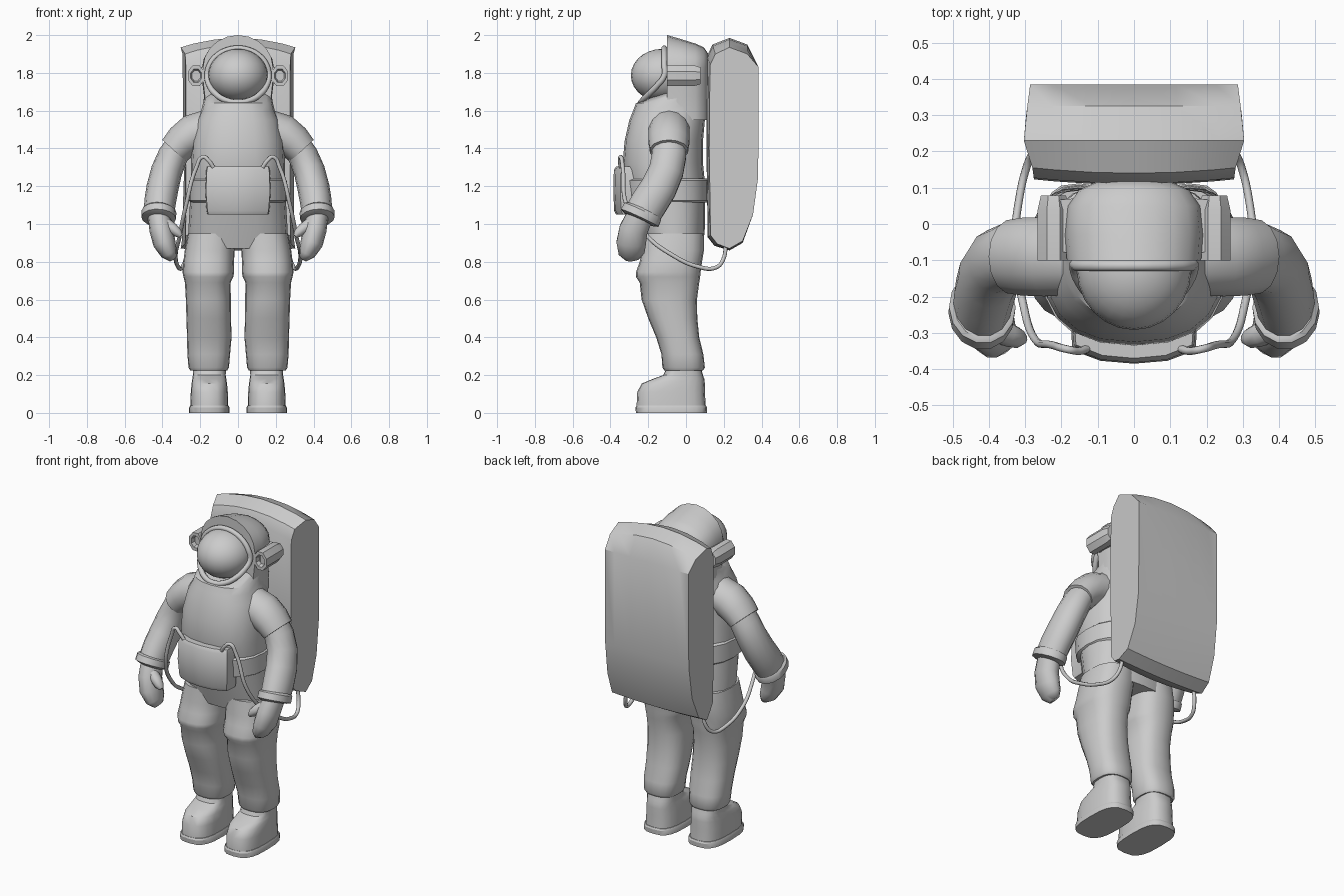
import bpy, bmesh, math
from mathutils import Vector


def finish(name, bm, mirror=False, angle=40):
    bmesh.ops.recalc_face_normals(bm, faces=bm.faces)
    me = bpy.data.meshes.new(name)
    bm.to_mesh(me)
    bm.free()
    ob = bpy.data.objects.new(name, me)
    bpy.context.collection.objects.link(ob)
    if mirror:
        m = ob.modifiers.new("Mirror", 'MIRROR')
        m.use_mirror_merge = False
    bpy.ops.object.select_all(action='DESELECT')
    ob.select_set(True)
    bpy.context.view_layer.objects.active = ob
    bpy.ops.object.shade_smooth_by_angle(angle=math.radians(angle))
    return ob


def skin(name, rings, mirror=False, angle=40):
    """Bridge closed rings of equal point count and cap both ends."""
    bm = bmesh.new()
    vs = [[bm.verts.new(p) for p in r] for r in rings]
    n = len(rings[0])
    for a, b in zip(vs, vs[1:]):
        for i in range(n):
            j = (i + 1) % n
            bm.faces.new((a[i], a[j], b[j], b[i]))
    bm.faces.new(vs[0])
    bm.faces.new(vs[-1])
    return finish(name, bm, mirror, angle)


def sgn_pow(v, e):
    return math.copysign(abs(v) ** (2 / e), v)


def loft(name, rows, e=2.5, n=20, mirror=False, angle=40):
    """Stack of rounded sections: (z, x centre, x radius, y front, y back)."""
    rings = []
    for z, xc, rx, yf, yb in rows:
        ring = []
        for i in range(n):
            a = 2 * math.pi * i / n
            ring.append((xc + rx * sgn_pow(math.cos(a), e),
                         (yf + yb) / 2 + (yb - yf) / 2 * sgn_pow(math.sin(a), e), z))
        rings.append(ring)
    return skin(name, rings, mirror, angle)


def limb(name, rows, n=14, angle=40):
    """Sweep along a path: (x, y, z, side radius, depth radius), mirrored."""
    pts = [Vector(r[:3]) for r in rows]
    rings = []
    for i, r in enumerate(rows):
        t = (pts[min(i + 1, len(pts) - 1)] - pts[max(i - 1, 0)]).normalized()
        d = Vector((0, 1, 0))
        d = (d - t * d.dot(t)).normalized()
        s = t.cross(d)
        rings.append([pts[i] + s * r[3] * math.cos(2 * math.pi * k / n)
                      + d * r[4] * math.sin(2 * math.pi * k / n) for k in range(n)])
    return skin(name, rings, True, angle)


def tube(name, pts, r, cyclic=False):
    cu = bpy.data.curves.new(name, 'CURVE')
    cu.dimensions = '3D'
    cu.bevel_depth = r
    cu.bevel_resolution = 2
    cu.resolution_u = 6
    cu.use_fill_caps = True
    sp = cu.splines.new('BEZIER')
    sp.bezier_points.add(len(pts) - 1)
    for b, p in zip(sp.bezier_points, pts):
        b.co = p
        b.handle_left_type = b.handle_right_type = 'AUTO'
    sp.use_cyclic_u = cyclic
    ob = bpy.data.objects.new(name, cu)
    bpy.context.collection.objects.link(ob)
    return ob


# suit torso, from hips to chin collar
loft("torso", [(.87, 0, .26, -.21, .09), (.98, 0, .262, -.245, .10), (1.10, 0, .255, -.28, .10),
               (1.22, 0, .25, -.315, .10), (1.32, 0, .25, -.335, .09), (1.44, 0, .243, -.325, .09),
               (1.55, 0, .22, -.30, .10), (1.60, 0, .195, -.28, .10), (1.64, 0, .185, -.265, .10),
               (1.69, 0, .175, -.13, .10)], e=2.4)
# waist belt
loft("waist_belt", [(1.115, 0, .25, -.30, .11), (1.125, 0, .262, -.325, .12),
                    (1.23, 0, .258, -.34, .12), (1.24, 0, .245, -.32, .11)], e=2.4)

# chest control box with bowed front
plan = [(-.17, -.26), (-.165, -.345), (-.09, -.374), (0, -.382), (.09, -.374), (.165, -.345), (.17, -.26)]
skin("control_box", [[(x * s, y + d * (y < -.3), z) for x, y in plan] for z, s, d in
                     ((1.05, .95, .012), (1.07, .98, .002), (1.17, 1.03, -.003), (1.285, 1, .0), (1.305, .97, .012))])

# helmet hood, sloping down to the back
half = [(.98, 1.55), (.95, 1.68), (1, 1.76), (1, 1.83)]
rings = []
for y, w, top in ((-.10, .185, 2.0), (-.03, .19, 1.98), (.05, .182, 1.955), (.095, .15, 1.935), (.118, .10, 1.90)):
    arc = [(math.cos(a), 1.83 + (top - 1.83) * math.sin(a)) for a in (math.radians(d) for d in (18, 36, 54, 72))]
    side = half + arc
    rings.append([(w * x, y, z) for x, z in side] + [(0, y, top)] + [(-w * x, y, z) for x, z in reversed(side)])
skin("helmet_hood", rings)

# visor bubble and its rim
bm = bmesh.new()
bmesh.ops.create_uvsphere(bm, u_segments=24, v_segments=14, radius=1)
for v in bm.verts:
    v.co = (v.co.x * .158, -.125 + v.co.y * .167, 1.787 + v.co.z * .14)
finish("visor", bm)
rim = []
for i in range(16):
    a = 2 * math.pi * i / 16
    s = math.sin(a)
    rim.append((.163 * math.cos(a), -.115 - .125 * max(0, -s - .1) / .9, 1.787 + .143 * s))
tube("visor_rim", rim, .016, True)

# ear lamps: octagonal pods with recessed fronts
bm = bmesh.new()
ring = [(.222 + .047 * math.cos(math.radians(22.5 + 45 * i)), 1.785 + .06 * math.sin(math.radians(22.5 + 45 * i)))
        for i in range(8)]
bm.free()
loops = []
for y, s in ((.078, .8), (.04, 1), (-.10, 1), (-.10, .65), (-.075, .5)):
    loops.append([(.222 + (x - .222) * s, y, 1.785 + (z - 1.785) * s) for x, z in ring])
skin("ear_lamp", loops, True, 30)
loft("ear_mount", [(1.74, .17, .045, -.08, .07), (1.83, .17, .045, -.08, .07)], e=6, n=12, mirror=True)

# arms: shoulder cap, sleeve, cuff, glove, thumb
limb("shoulder_cap", [(.16, -.09, 1.50, .105, .11), (.24, -.09, 1.475, .105, .112), (.295, -.09, 1.435, .095, .11),
                      (.338, -.09, 1.388, .085, .103), (.334, -.09, 1.392, .06, .08)][:4])
limb("sleeve", [(.30, -.09, 1.43, .075, .09), (.345, -.09, 1.36, .08, .093), (.378, -.105, 1.28, .083, .094),
                (.40, -.145, 1.19, .085, .098), (.412, -.19, 1.12, .084, .10), (.42, -.235, 1.045, .08, .098)])
limb("cuff", [(.417, -.225, 1.075, .08, .10), (.418, -.229, 1.066, .092, .11), (.42, -.245, 1.032, .092, .112),
              (.421, -.249, 1.023, .07, .085)])
limb("glove", [(.418, -.245, 1.04, .06, .072), (.407, -.278, .97, .062, .077), (.39, -.29, .90, .06, .08),
               (.365, -.288, .845, .045, .07), (.345, -.283, .815, .022, .04)], angle=60)
limb("thumb", [(.385, -.29, 1.0, .035, .035), (.345, -.305, .975, .03, .034), (.318, -.315, .952, .024, .028),
               (.303, -.318, .935, .012, .014)], n=8, angle=60)

# legs with the padded ridge above the knee
loft("leg", [(.225, .155, .098, -.115, .09), (.24, .155, .107, -.125, .10), (.31, .155, .113, -.13, .092),
             (.40, .152, .118, -.158, .07), (.50, .155, .118, -.20, .06), (.60, .157, .119, -.235, .058),
             (.69, .16, .121, -.245, .07), (.72, .157, .132, -.265, .075), (.745, .157, .137, -.265, .077),
             (.80, .155, .134, -.245, .085), (.86, .15, .132, -.235, .095), (.95, .137, .128, -.225, .095)],
     e=2.5, mirror=True)
# boots and soles
loft("boot", [(.03, .152, .10, -.262, .105), (.11, .152, .098, -.258, .10), (.155, .152, .094, -.235, .10),
              (.18, .152, .09, -.175, .097), (.20, .152, .087, -.12, .09), (.245, .152, .088, -.10, .078)],
     e=2.8, mirror=True)
loft("sole", [(0, .152, .107, -.265, .11), (.028, .152, .107, -.268, .112), (.038, .152, .102, -.263, .107)],
     e=3, mirror=True, angle=30)

# life-support backpack: side profile swept across a bowed width
prof = [(.115, .93), (.15, .885), (.23, .86), (.30, .90), (.355, 1.05), (.382, 1.25), (.385, 1.83),
        (.325, 1.95), (.23, 1.985), (.14, 1.95), (.112, 1.89), (.108, 1.40)]
rings = []
for u in (-1, -.78, -.4, 0, .4, .78, 1):
    ring = []
    for y, z in prof:
        w = .305 - .13 * abs(y - .24) - (.012 if y < .16 else 0)
        drop = .05 * u * u if z > 1.85 else -.01 * u * u if z < 1 else 0
        ring.append((u * w, y + (.015 * u * u if y < .16 else 0), z - drop))
    rings.append(ring)
skin("backpack", rings, angle=35)

# hoses from control box round to the backpack base
path = [(.13, -.345, 1.30), (.155, -.35, 1.335), (.185, -.345, 1.355), (.22, -.335, 1.30), (.275, -.315, 1.10),
        (.31, -.20, .93), (.33, -.08, .84), (.318, .06, .775), (.295, .16, .77), (.275, .20, .82), (.26, .21, .90)]
for side in (1, -1):
    tube("hose", [(x * side, y, z) for x, y, z in path], .011)
